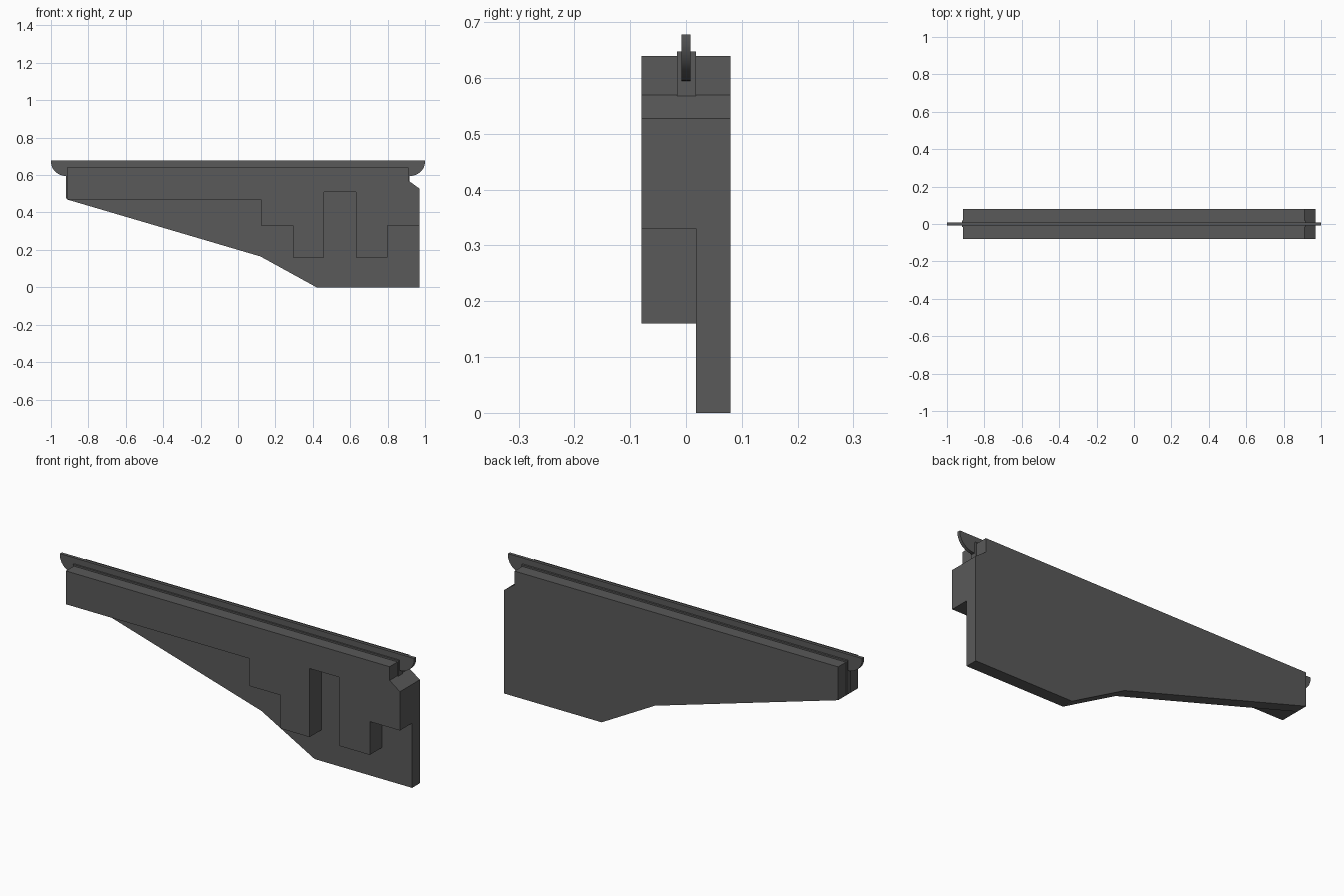
import bpy, bmesh, math

if "Cube" in bpy.data.objects:
    bpy.data.objects.remove(bpy.data.objects["Cube"])

# Dark grey finish for every part
dark = bpy.data.materials.new("dark_grey")
dark.diffuse_color = (0.1, 0.1, 0.1, 1)
dark.use_nodes = True
dark.node_tree.nodes["Principled BSDF"].inputs["Base Color"].default_value = dark.diffuse_color


def plate(name, profile, y0, y1, smooth=False):
    """Extrude an x/z outline from y0 to y1."""
    bm = bmesh.new()
    face = bm.faces.new([bm.verts.new((x, y0, z)) for x, z in profile])
    ext = bmesh.ops.extrude_face_region(bm, geom=[face])
    verts = [g for g in ext["geom"] if isinstance(g, bmesh.types.BMVert)]
    bmesh.ops.translate(bm, vec=(0, y1 - y0, 0), verts=verts)
    bmesh.ops.recalc_face_normals(bm, faces=bm.faces)
    mesh = bpy.data.meshes.new(name)
    bm.to_mesh(mesh)
    bm.free()
    mesh.materials.append(dark)
    obj = bpy.data.objects.new(name, mesh)
    bpy.context.collection.objects.link(obj)
    if smooth:
        bpy.context.view_layer.objects.active = obj
        obj.select_set(True)
        bpy.ops.object.shade_smooth_by_angle(angle=math.radians(30))
        obj.select_set(False)
    return obj


LEFT, SPLIT, HALF, TOP = -0.915, 0.018, 0.08, 0.64
right_end = [(0.97, 0.528), (0.912, 0.57), (0.912, TOP)]

# Full tapered plate at the back
plate("back_plate",
      [(LEFT, TOP), (LEFT, 0.47), (0.12, 0.165), (0.42, 0), (0.97, 0)] + right_end,
      SPLIT, HALF)

# Front plate with stepped lower edge
plate("front_plate",
      [(LEFT, TOP), (LEFT, 0.47), (0.122, 0.47), (0.122, 0.33), (0.295, 0.33),
       (0.295, 0.16), (0.46, 0.16), (0.46, 0.51), (0.63, 0.51), (0.63, 0.16),
       (0.80, 0.16), (0.80, 0.33), (0.97, 0.33)] + right_end,
      -HALF, SPLIT)

# Thin liner standing slightly proud around the blade slot
plate("slot_liner",
      [(-0.92, 0.648), (-0.92, 0.475), (0.3, 0.475), (0.4, 0.53), (0.85, 0.53),
       (0.916, 0.568), (0.916, 0.648)],
      -0.016, SPLIT - 0.0005)

# Thin blade along the top with rounded ends
R, BLADE_TOP = 0.083, 0.678
arc = [math.radians(90 * i / 12) for i in range(13)]
left = [(-0.917 - R * math.cos(a), BLADE_TOP - 0.006 - (R - 0.006) * math.sin(a)) for a in arc]
right = [(-x, z) for x, z in reversed(left)]
plate("top_blade", [(-1, BLADE_TOP)] + left + right + [(1, BLADE_TOP)],
      -0.008, 0.008, smooth=True)
